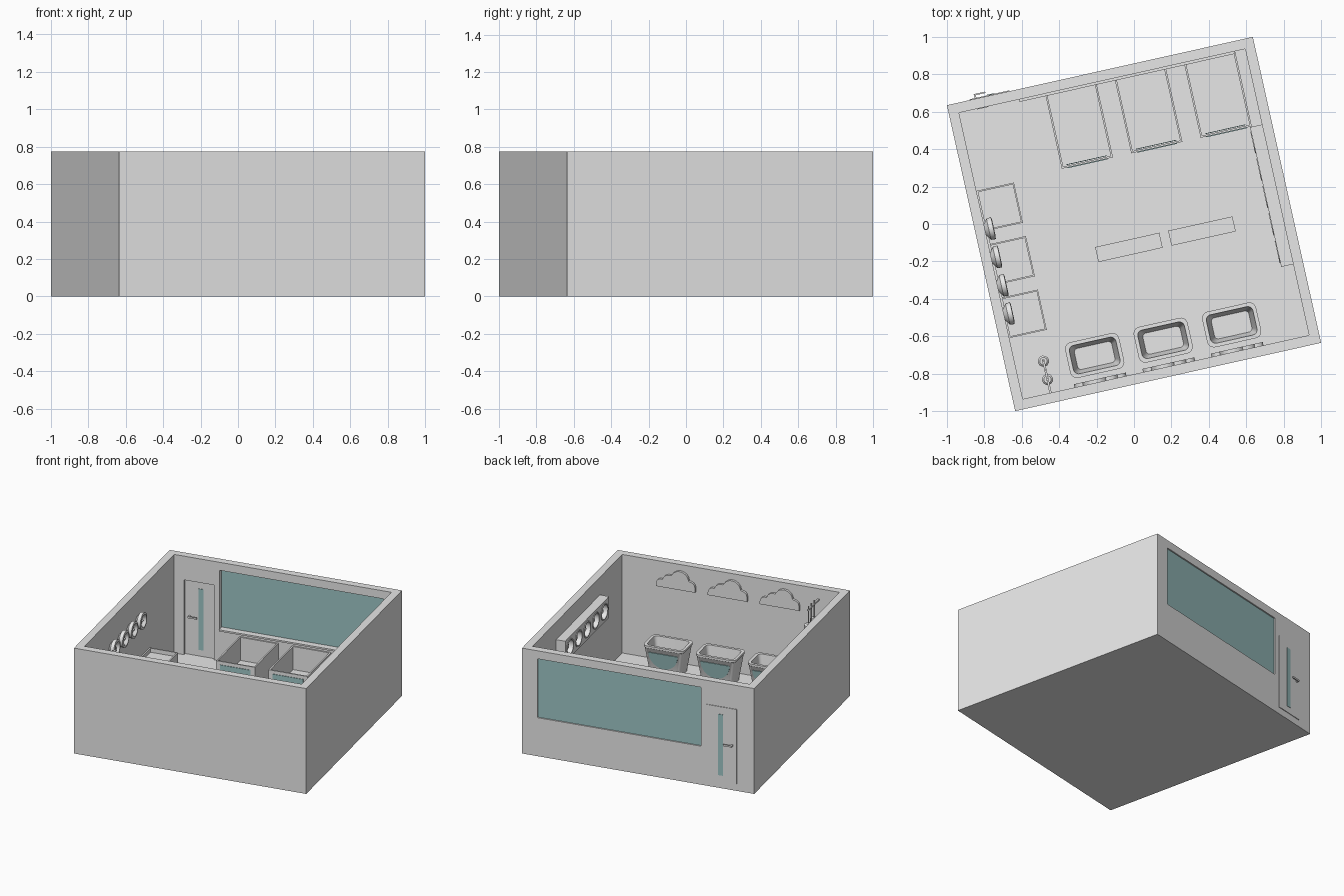
import bpy, bmesh
from math import cos, sin, pi, radians, sqrt, atan
from mathutils import Matrix, Vector

if "Cube" in bpy.data.objects:
    bpy.data.objects.remove(bpy.data.objects["Cube"])


def material(name, rgb):
    m = bpy.data.materials.new(name)
    m.use_nodes = True
    col = (*rgb, 1)
    m.diffuse_color = col
    m.node_tree.nodes["Principled BSDF"].inputs["Base Color"].default_value = col
    return m


GREY = material("light_grey", (0.8, 0.8, 0.8))
GLASS = material("teal_glass", (0.33, 0.55, 0.55))
H, WALL, FLOOR, TOP = 0.8375, 0.054, 0.05, 0.775
IN = H - WALL
parts = []


def finish(name, bm, mat=GREY, smooth=False):
    bmesh.ops.recalc_face_normals(bm, faces=bm.faces)
    me = bpy.data.meshes.new(name)
    bm.to_mesh(me)
    bm.free()
    me.materials.append(mat)
    ob = bpy.data.objects.new(name, me)
    bpy.context.collection.objects.link(ob)
    parts.append(ob)
    if smooth:
        bpy.ops.object.select_all(action='DESELECT')
        ob.select_set(True)
        bpy.context.view_layer.objects.active = ob
        bpy.ops.object.shade_smooth_by_angle(angle=radians(35))
    return ob


def box_bm(x, y, z):
    """Box between the limits given for each axis."""
    bm = bmesh.new()
    bmesh.ops.create_cube(bm, size=1)
    for v in bm.verts:
        v.co = Vector([(a + b) / 2 + c * (b - a) for (a, b), c in zip((x, y, z), v.co)])
    return bm


def box(name, x, y, z, mat=GREY):
    return finish(name, box_bm(x, y, z), mat)


def open_box(name, x, y, z, rim, depth):
    """Box with a hollow sunk into its top."""
    bm = box_bm(x, y, z)
    top = max(bm.faces, key=lambda f: f.calc_center_median().z)
    bmesh.ops.inset_region(bm, faces=[top], thickness=rim)
    new = bmesh.ops.extrude_face_region(bm, geom=[top])["geom"]
    bmesh.ops.delete(bm, geom=[top], context='FACES')
    bmesh.ops.translate(bm, vec=(0, 0, -depth), verts=[g for g in new if isinstance(g, bmesh.types.BMVert)])
    return finish(name, bm)


def loft(name, rings, mat=GREY, closed=False):
    """Skin a run of equal point rings; cap the ends or join them."""
    bm = bmesh.new()
    loops = [[bm.verts.new(p) for p in r] for r in rings]
    n = len(loops[0])
    pairs = list(zip(loops, loops[1:]))
    if closed:
        pairs.append((loops[-1], loops[0]))
    else:
        bm.faces.new(loops[0])
        bm.faces.new(loops[-1])
    for a, b in pairs:
        for i in range(n):
            j = (i + 1) % n
            bm.faces.new((a[i], a[j], b[j], b[i]))
    return finish(name, bm, mat, True)


def rounded(cx, cy, z, w, d, r, seg=6):
    """Rounded rectangle ring at height z."""
    pts = []
    for q, (sx, sy) in enumerate(((1, 1), (-1, 1), (-1, -1), (1, -1))):
        for k in range(seg + 1):
            a = (q + k / seg) * pi / 2
            pts.append((cx + sx * (w / 2 - r) + r * cos(a), cy + sy * (d / 2 - r) + r * sin(a), z))
    return pts


def plate(name, outline, thick, mat=GREY):
    """Outline in the xz plane, given thickness along y."""
    return loft(name, [[(x, y, z) for x, z in outline] for y in (0, thick)], mat)


def turned(name, profile, place, axis='X', seg=28, closed=False):
    """Turn (along, radius) pairs round the x or z axis at a place."""
    rings = []
    for t, r in profile:
        ring = []
        for k in range(seg):
            c, s = r * cos(2 * pi * k / seg), r * sin(2 * pi * k / seg)
            ring.append(Vector((t, c, s) if axis == 'X' else (c, s, t)) + Vector(place))
        rings.append(ring)
    return loft(name, rings, closed=closed)


def cut(target, cutter):
    mod = target.modifiers.new("cut", 'BOOLEAN')
    mod.operation, mod.solver, mod.object = 'DIFFERENCE', 'EXACT', cutter
    bpy.ops.object.select_all(action='DESELECT')
    bpy.context.view_layer.objects.active = target
    target.select_set(True)
    bpy.ops.object.modifier_apply(modifier=mod.name)
    parts.remove(cutter)
    bpy.data.objects.remove(cutter)


# Room shell with window and door openings in the back wall
WIN_X, WIN_Z = (-0.455, 0.727), (0.283, 0.716)
DOOR_X, DOOR_Z = (-0.712, -0.495), (FLOOR, 0.6)
room = box("room_shell", (-H, H), (-H, H), (0, TOP))
cut(room, box("room_cutter", (-IN, IN), (-IN, IN), (FLOOR, 1)))
for wx, wz in ((WIN_X, WIN_Z), (DOOR_X, DOOR_Z)):
    cut(room, box("opening_cutter", wx, (0.7, 0.9), wz))
box("window_glass", WIN_X, (0.818, 0.828), WIN_Z, GLASS)
box("window_sill", WIN_X, (0.77, 0.818), (0.273, 0.285))

# Door with a glass strip and handles on both sides
box("door", DOOR_X, (0.803, 0.842), DOOR_Z)
box("door_glass", (-0.615, -0.579), (0.8, 0.845), (0.096, 0.545), GLASS)
for side, (y0, y1) in {"inner": (0.78, 0.803), "outer": (0.842, 0.864)}.items():
    box(side + "_handle_stem", (-0.685, -0.675), (y0, y1), (0.325, 0.337))
    bar = y0 if side == "inner" else y1 - 0.008
    box(side + "_handle", (-0.685, -0.622), (bar, bar + 0.008), (0.325, 0.337))

# Deep pens along the back wall, each with a glazed front
for i in range(3):
    x = -0.312 + 0.38 * i
    open_box(f"back_pen_{i}", (x, x + 0.28), (0.372, IN), (FLOOR, 0.255), 0.014, 0.17)
    for y in (0.368, 0.386):
        box(f"back_pen_glass_{i}", (x + 0.03, x + 0.25), (y, y + 0.004), (0.09, 0.23), GLASS)

# Rounded tapering basins on the front wall, clouds above them
for i in range(3):
    cx, cy = -0.358 + 0.375 * i, -0.64
    loft(f"basin_{i}", [
        rounded(cx, cy, FLOOR, 0.23, 0.14, 0.03), rounded(cx, cy, 0.235, 0.285, 0.187, 0.035),
        rounded(cx, cy, 0.24, 0.295, 0.195, 0.037), rounded(cx, cy, 0.255, 0.295, 0.195, 0.037),
        rounded(cx, cy, 0.255, 0.255, 0.155, 0.028), rounded(cx, cy, 0.09, 0.205, 0.115, 0.02)])
    bowl = [(0.105 * cos(a), 0.115 * sin(a)) for a in (-pi * k / 20 for k in range(21))]
    pane = plate(f"basin_glass_{i}", bowl, 0.006, GLASS)
    pane.matrix_world = Matrix.Translation((cx, cy + 0.089, 0.21)) @ Matrix.Rotation(-atan(0.127), 4, 'X')

    bumps = ((-0.1, 0.03, 0.042), (-0.03, 0.07, 0.065), (0.045, 0.045, 0.05), (0.105, 0.02, 0.037))
    cloud = [(0.142, 0), (-0.142, 0)]
    for k in range(49):
        x = -0.142 + 0.284 * k / 48
        cloud.append((x, max([0.022] + [c + sqrt(r * r - (x - b) ** 2) for b, c, r in bumps if abs(x - b) < r])))
    puff = plate(f"cloud_{i}", cloud, 0.018)
    puff.matrix_world = Matrix.Translation((cx, -IN, 0.595))

# Tray tables on the left wall
for i in range(3):
    y = -0.45 + 0.293 * i
    open_box(f"tray_table_{i}", (-IN, -0.578), (y, y + 0.22), (FLOOR, 0.275), 0.012, 0.03)

# Round blowers above the trays
for i in range(4):
    place = (-IN, -0.323 + 0.155 * i, 0.57)
    turned(f"blower_{i}", [(0, 0.03), (0.02, 0.058), (0.045, 0.06), (0.048, 0.045), (0.025, 0.03),
                           (0.025, 0.015), (0.04, 0.005)], place)
box("blower_rail", (-IN, -0.772), (-0.34, 0.16), (0.56, 0.58))

# Cabinet on the right wall with five round ports
cabinet = box("port_cabinet", (0.718, IN), (-0.395, 0.37), (0.49, 0.645))
for i in range(5):
    place = (0.718, -0.3125 + 0.15 * i, 0.5675)
    cut(cabinet, turned("port_cutter", [(-0.02, 0.053), (0.045, 0.053)], place))
    turned(f"port_ring_{i}", [(-0.004, 0.06), (-0.004, 0.051), (0.006, 0.051), (0.006, 0.06)], place, closed=True)
    turned(f"port_hub_{i}", [(0.01, 0.01), (0.018, 0.024), (0.046, 0.03)], place)

# Two low benches on the floor
for i in range(2):
    x = -0.23 + 0.4 * i
    box(f"bench_{i}", (x, x + 0.352), (-0.157, -0.075), (FLOOR, 0.15))

# Corner rack with hanging brushes
box("rack_bracket", (-0.638, -0.626), (-IN, -0.6), (0.69, 0.7))
for i, y in enumerate((-0.71, -0.66, -0.61)):
    turned(f"rack_rod_{i}", [(0.54, 0.005), (0.72, 0.005)], (-0.632, y, 0), 'Z', 8)
for i, y in enumerate((-0.71, -0.61)):
    turned(f"rack_brush_{i}", [(0.55, 0.024), (0.56, 0.03), (0.585, 0.03), (0.595, 0.02)], (-0.632, y, 0), 'Z', 12)

# The whole room stands turned on the ground
turn = Matrix.Rotation(radians(12.58), 4, 'Z')
for ob in parts:
    ob.matrix_world = turn @ ob.matrix_basis
